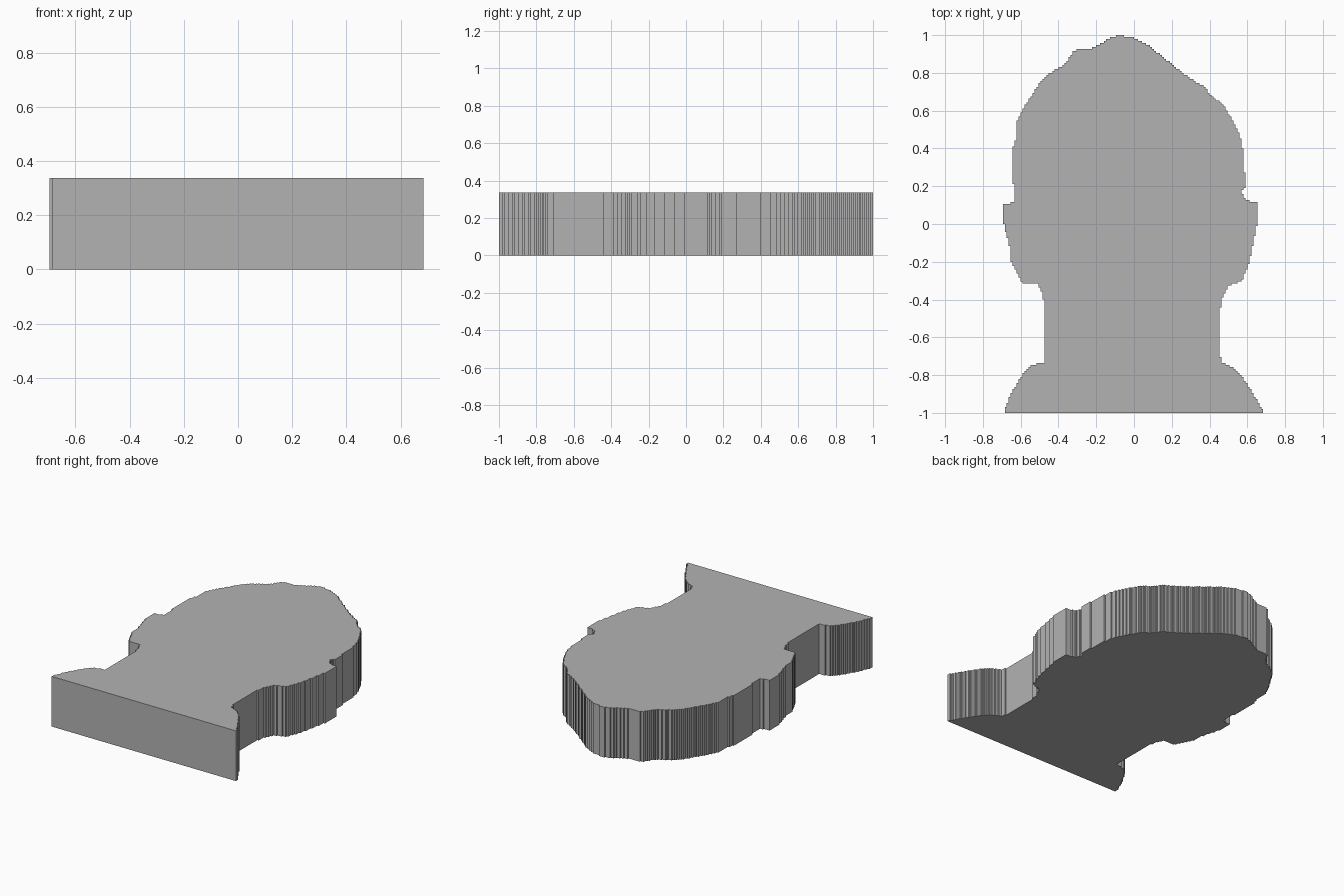
import bpy, bmesh

if "Cube" in bpy.data.objects:
    bpy.data.objects.remove(bpy.data.objects["Cube"])

HEIGHT = 0.337
PITCH = 2 / 190   # size of the stair steps along the outline

# Outline seen from above, clockwise from the front left corner
OUTLINE = [
    # left shoulder and neck
    (-0.69, -1), (-0.68, -0.97), (-0.64, -0.88), (-0.59, -0.80), (-0.54, -0.75),
    (-0.47, -0.73), (-0.47, -0.44), (-0.49, -0.35), (-0.51, -0.32),
    # left ear
    (-0.59, -0.31), (-0.61, -0.28), (-0.65, -0.19), (-0.66, -0.10), (-0.69, 0),
    (-0.69, 0.10), (-0.63, 0.115),
    # crown
    (-0.63, 0.20), (-0.64, 0.21), (-0.64, 0.40), (-0.62, 0.46), (-0.62, 0.54),
    (-0.58, 0.62), (-0.49, 0.76), (-0.43, 0.81), (-0.36, 0.85), (-0.32, 0.92),
    (-0.24, 0.925), (-0.18, 0.95), (-0.14, 0.98), (-0.08, 1), (0, 0.985),
    (0.07, 0.95), (0.22, 0.83), (0.30, 0.77), (0.37, 0.73), (0.40, 0.69),
    (0.48, 0.62), (0.54, 0.51), (0.57, 0.44), (0.58, 0.32), (0.59, 0.20),
    (0.57, 0.17), (0.585, 0.13),
    # right ear
    (0.65, 0.11), (0.65, 0), (0.63, -0.10), (0.61, -0.20), (0.57, -0.30),
    (0.50, -0.33),
    # right neck and shoulder
    (0.47, -0.38), (0.45, -0.48), (0.45, -0.63), (0.46, -0.73), (0.52, -0.76),
    (0.57, -0.81), (0.63, -0.90), (0.69, -1),
]


def stepped(points):
    """Trace the outline on a grid, so slopes become small square steps."""
    cells = []
    for (x0, y0), (x1, y1) in zip(points, points[1:] + points[:1]):
        for i in range(200):
            t = i / 200
            cell = (round((x0 + (x1 - x0) * t) / PITCH),
                    round((y0 + (y1 - y0) * t) / PITCH))
            if cells and cell[0] != cells[-1][0] and cell[1] != cells[-1][1]:
                cells.append((cell[0], cells[-1][1]))
            if not cells or cell != cells[-1]:
                cells.append(cell)
    # Drop points on straight runs and tiny spikes
    changed = True
    while changed:
        changed = False
        for i in range(len(cells) - 1, -1, -1):
            a, b, c = cells[i - 1], cells[i], cells[(i + 1) % len(cells)]
            if (b[0] - a[0]) * (c[1] - b[1]) == (b[1] - a[1]) * (c[0] - b[0]):
                del cells[i]
                changed = True
                break
    return [(x * PITCH, y * PITCH) for x, y in cells]


# Head and shoulders slab
bm = bmesh.new()
base = bm.faces.new([bm.verts.new((x, y, 0)) for x, y in stepped(OUTLINE)])
top = bmesh.ops.extrude_face_region(bm, geom=[base], use_keep_orig=True)["geom"]
bmesh.ops.translate(bm, vec=(0, 0, HEIGHT),
                    verts=[v for v in top if isinstance(v, bmesh.types.BMVert)])
bmesh.ops.recalc_face_normals(bm, faces=bm.faces)
mesh = bpy.data.meshes.new("bust_slab")
bm.to_mesh(mesh)
bm.free()

grey = bpy.data.materials.new("plain grey")
grey.diffuse_color = (0.45, 0.45, 0.45, 1)
grey.use_nodes = True
grey.node_tree.nodes["Principled BSDF"].inputs["Base Color"].default_value = grey.diffuse_color
mesh.materials.append(grey)
slab = bpy.data.objects.new("bust_slab", mesh)
bpy.context.collection.objects.link(slab)
